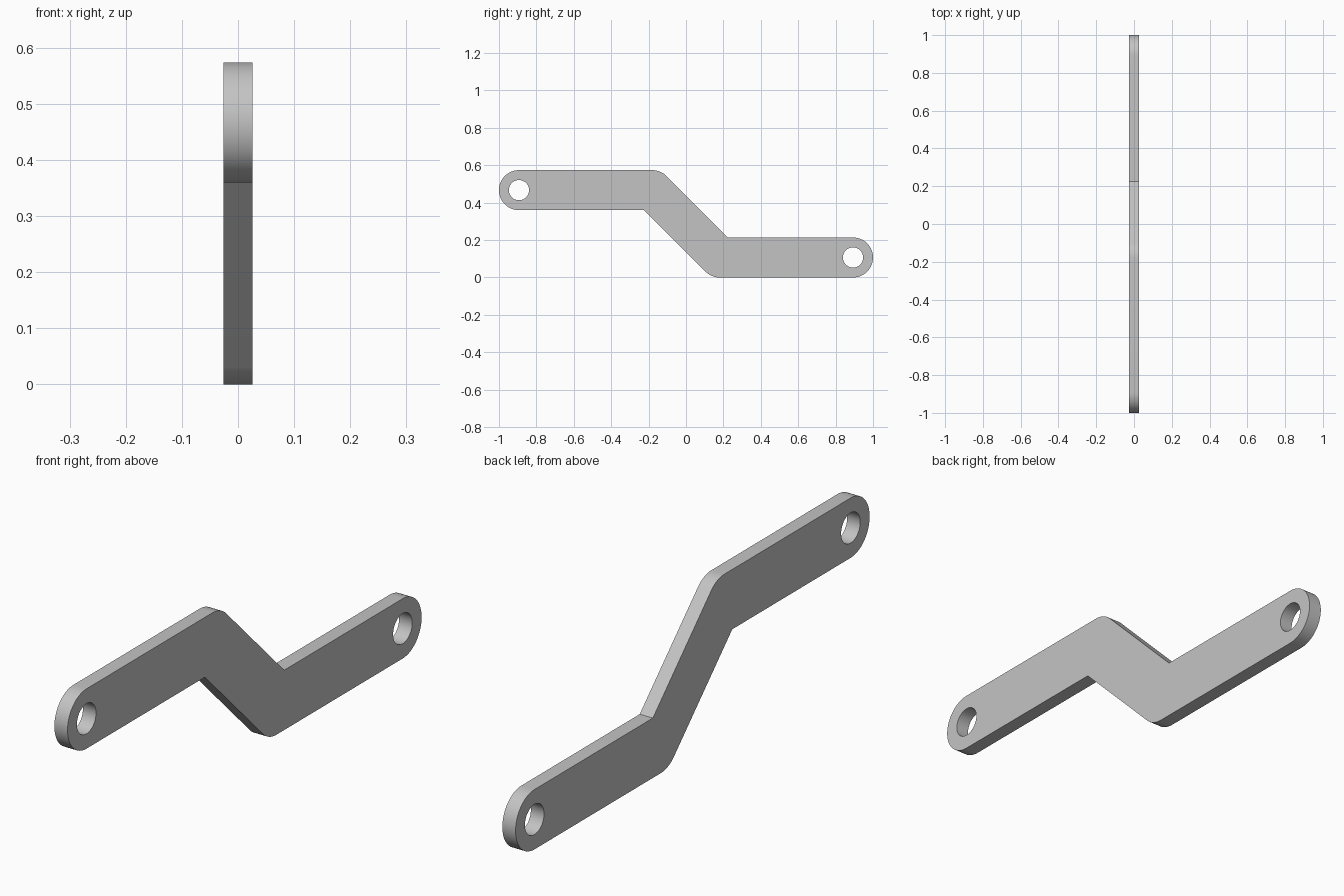
import bpy, bmesh
from math import radians, sin, cos, tan
from mathutils import Matrix

cube = bpy.data.objects.get("Cube")
if cube:
    bpy.data.objects.remove(cube, do_unlink=True)

# Main sizes
R = 0.107            # half width of the arm
HOLE = 0.054         # pin hole radius
HALF_THICK = 0.026
RISE = 0.18          # half of the offset between the two arms
END = 1 - R          # distance of pin holes from the middle
MID = RISE + R       # height of the middle


def arc(cx, cy, r, start, end, steps):
    angles = [radians(start + (end - start) * i / steps) for i in range(steps + 1)]
    return [(cx + r * cos(a), cy + r * sin(a)) for a in angles]


# Half outline: rounded end, inner corner, outer bend; the rest is its half turn
half = arc(-END, RISE, R, 90, 270, 32)
half.append((-RISE - R * tan(radians(22.5)), RISE - R))
half += arc(RISE, -RISE, R, 225, 270, 8)
outline = half + [(-x, -y) for x, y in half]

# Filled and extruded profile with the two pin holes
curve = bpy.data.curves.new("link_profile", 'CURVE')
curve.dimensions = '2D'
curve.fill_mode = 'BOTH'
curve.extrude = HALF_THICK
holes = [arc(s * END, -s * RISE, HOLE, 0, 360, 48)[:-1] for s in (-1, 1)]
for points in [outline] + holes:
    spline = curve.splines.new('POLY')
    spline.points.add(len(points) - 1)
    for p, (x, y) in zip(spline.points, points):
        p.co = (x, y, 0, 1)
    spline.use_cyclic_u = True

profile = bpy.data.objects.new("link_profile", curve)
bpy.context.collection.objects.link(profile)
bpy.context.view_layer.update()
graph = bpy.context.evaluated_depsgraph_get()
mesh = bpy.data.meshes.new_from_object(profile.evaluated_get(graph))
bpy.data.objects.remove(profile, do_unlink=True)

# Stand the profile up: profile x to y, profile y to z, thickness along x
bm = bmesh.new()
bm.from_mesh(mesh)
stand = Matrix(((0, 0, 1, 0), (1, 0, 0, 0), (0, 1, 0, MID), (0, 0, 0, 1)))
bm.transform(stand)
bmesh.ops.remove_doubles(bm, verts=bm.verts, dist=0.0001)
bmesh.ops.dissolve_degenerate(bm, edges=bm.edges, dist=0.00001)
bmesh.ops.recalc_face_normals(bm, faces=bm.faces)
bm.to_mesh(mesh)
bm.free()

link = bpy.data.objects.new("offset_link_bar", mesh)
bpy.context.collection.objects.link(link)

# Plain grey finish
grey = bpy.data.materials.new("light_grey")
grey.use_nodes = True
colour = (0.55, 0.55, 0.55, 1)
grey.diffuse_color = colour
grey.node_tree.nodes["Principled BSDF"].inputs["Base Color"].default_value = colour
mesh.materials.clear()
mesh.materials.append(grey)

bpy.ops.object.select_all(action='DESELECT')
link.select_set(True)
bpy.context.view_layer.objects.active = link
bpy.ops.object.shade_smooth_by_angle(angle=radians(30))
